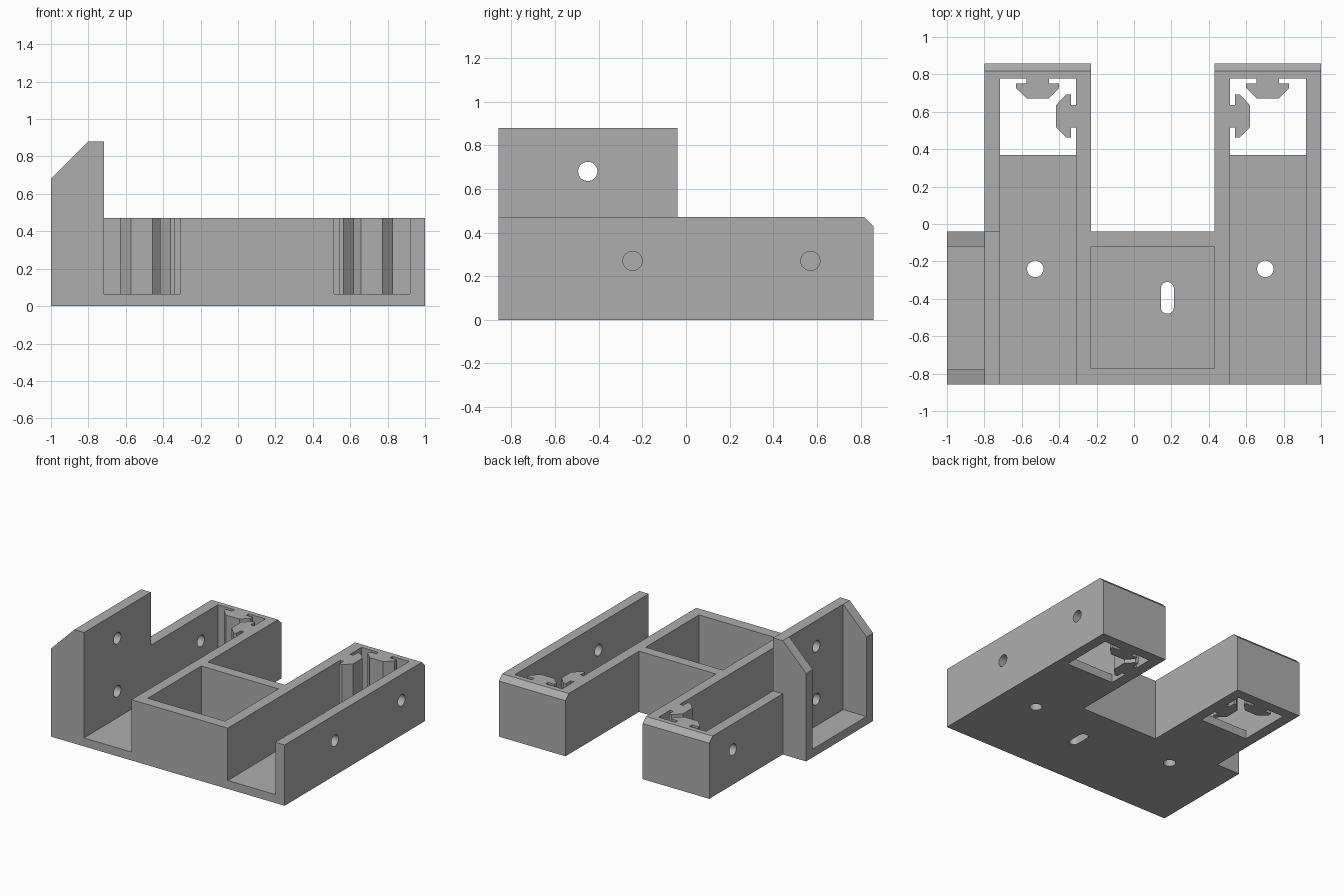
import bpy, bmesh, math
from mathutils import Matrix, Vector

if "Cube" in bpy.data.objects:
    bpy.data.objects.remove(bpy.data.objects["Cube"], do_unlink=True)

gray = bpy.data.materials.new("plain_gray")
gray.use_nodes = True
gray.diffuse_color = (0.42, 0.42, 0.42, 1)
gray.node_tree.nodes["Principled BSDF"].inputs["Base Color"].default_value = gray.diffuse_color

FRONT, BACK = -0.858, 0.858
STEP = -0.04          # rear edge of the centre block and side bracket
TOP, TALL = 0.47, 0.88
WALL, FLOOR = 0.08, 0.065
HOLE = 0.044
LEGS = {"right": (-0.8, -0.23), "left": (0.43, 1.0)}


def prism(name, outline, axis, lo, hi):
    """Extrude a 2D outline along an axis (x: yz outline, y: xz, z: xy)."""
    place = {"x": lambda a, b: (lo, a, b), "y": lambda a, b: (a, lo, b),
             "z": lambda a, b: (a, b, lo)}[axis]
    bm = bmesh.new()
    face = bm.faces.new([bm.verts.new(place(a, b)) for a, b in outline])
    moved = bmesh.ops.extrude_face_region(bm, geom=[face])["geom"]
    shift = Vector([(hi - lo) * (axis == k) for k in "xyz"])
    bmesh.ops.translate(bm, vec=shift,
                        verts=[v for v in moved if isinstance(v, bmesh.types.BMVert)])
    bmesh.ops.recalc_face_normals(bm, faces=bm.faces)
    mesh = bpy.data.meshes.new(name)
    bm.to_mesh(mesh)
    bm.free()
    mesh.materials.append(gray)
    obj = bpy.data.objects.new(name, mesh)
    bpy.context.collection.objects.link(obj)
    return obj


def box(name, x, y, z):
    return prism(name, [(x[0], y[0]), (x[1], y[0]), (x[1], y[1]), (x[0], y[1])], "z", *z)


def slot(axis, a, b, lo, hi, stretch=0):
    """Round cutter, or one stretched along its second coordinate."""
    n = 32
    pts = []
    for i in range(n):
        t = 2 * math.pi * (i + 0.5) / n
        s = math.sin(t)
        radius = 0.035 if stretch else HOLE
        pts.append((a + radius * math.cos(t), b + radius * s + math.copysign(stretch, s)))
    return prism("hole_cutter", pts, axis, lo, hi)


def combine(target, other, operation):
    mod = target.modifiers.new("combine", "BOOLEAN")
    mod.operation, mod.solver, mod.object = operation, "EXACT", other
    bpy.context.view_layer.objects.active = target
    bpy.ops.object.modifier_apply(modifier=mod.name)
    bpy.data.objects.remove(other, do_unlink=True)


def cut(other):
    combine(body, other, "DIFFERENCE")


# Body: two long legs joined by a centre block
(r0, r1), (l0, l1) = LEGS["right"], LEGS["left"]
body = prism("mount_body", [(r0, FRONT), (l1, FRONT), (l1, BACK), (l0, BACK),
                            (l0, STEP), (r1, STEP), (r1, BACK), (r0, BACK)], "z", 0, TOP)

# Tall side bracket with sloped cheeks, later hollowed
combine(body, prism("side_bracket", [(-1, 0), (-0.6, 0), (-0.6, TALL), (r0, TALL), (-1, 0.68)],
                    "y", FRONT, STEP), "UNION")
cut(box("bracket_recess", (-1.1, r0), (FRONT + WALL, STEP - WALL), (FLOOR, 1)))

# Channels, floor openings and the rear top bevel of each leg
for x0, x1 in LEGS.values():
    inner = (x0 + WALL + 0.003, x1 - WALL)
    cut(box("channel", inner, (FRONT - 0.1, BACK - WALL), (FLOOR, 1)))
    cut(box("opening", inner, (0.37, BACK - WALL), (-0.1, 0.1)))
    cut(prism("bevel", [(BACK - 0.09, TOP + 0.05), (BACK + 0.05, TOP + 0.05),
                        (BACK + 0.05, TOP - 0.09)], "x", x0 - 0.1, x1 + 0.1))
    cut(slot("z", (x0 + x1) / 2 - 0.013, -0.24, -0.1, 0.2))

# Centre pocket and its oblong floor slot
cut(box("pocket", (r1, l0), (FRONT + WALL + 0.005, STEP - WALL), (FLOOR, 1)))
cut(slot("z", 0.178, -0.395, -0.1, 0.2, stretch=0.05))

# Screw holes through the outer walls
for y, z in ((-0.45, 0.27), (-0.45, 0.68), (0.57, 0.27)):
    cut(slot("x", y, z, r0 - 0.05, r0 + 0.13))
for y in (-0.245, 0.57):
    cut(slot("x", y, 0.27, l1 - 0.13, l1 + 0.05))

# T-shaped rail keys on the rear and inner wall of each leg
HALF = [(0.06, 0), (0.06, 0.028), (0.115, 0.028), (0.115, 0.052), (0.058, 0.108)]
KEY = HALF + [(-a, d) for a, d in reversed(HALF)]
for side, (x0, x1) in LEGS.items():
    mid = (x0 + x1) / 2
    wall, out = (x1 - WALL, -1) if side == "right" else (x0 + WALL + 0.003, 1)
    prism(side + "_rear_key", [(mid + a, BACK - WALL - d) for a, d in KEY], "z", 0, TOP)
    prism(side + "_inner_key", [(wall + out * d, 0.577 + a) for a, d in KEY], "z", 0, TOP)

# Keep edges crisp and hole walls smooth
bpy.ops.object.select_all(action="DESELECT")
body.select_set(True)
bpy.context.view_layer.objects.active = body
bpy.ops.object.shade_smooth_by_angle(angle=math.radians(30))
